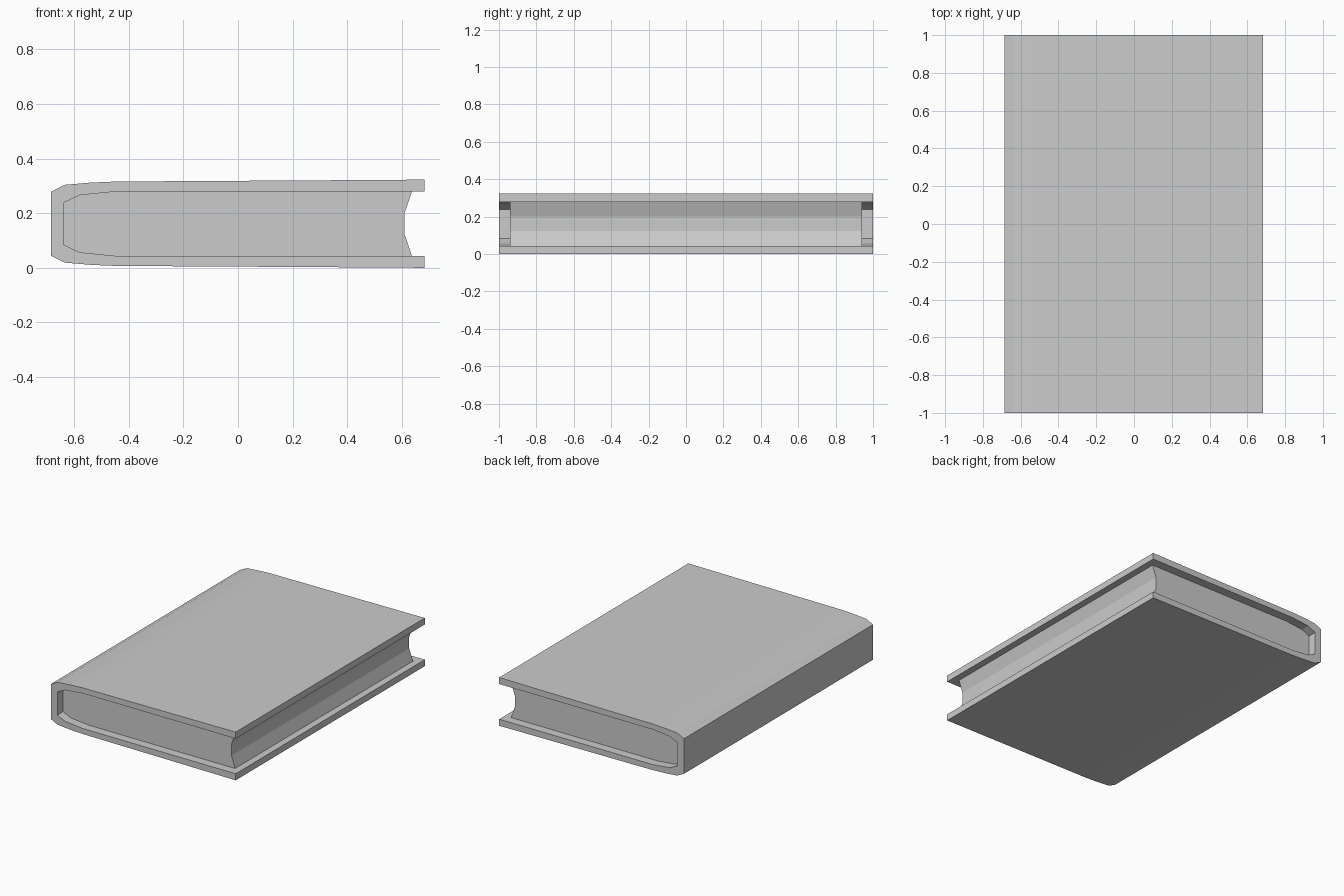
import bpy
import bmesh

MID = 0.1615  # height of the book's plane of symmetry

cube = bpy.data.objects.get("Cube")
if cube:
    bpy.data.objects.remove(cube, do_unlink=True)

grey = bpy.data.materials.new("plain grey")
grey.use_nodes = True
colour = (0.6, 0.6, 0.6, 1)
grey.diffuse_color = colour
grey.node_tree.nodes["Principled BSDF"].inputs["Base Color"].default_value = colour


def mirrored(half):
    """Follow the upper half of a profile, then return along its reflection."""
    return half + [(x, 2 * MID - z) for x, z in reversed(half)]


def extrude_profile(name, points, half_depth):
    """Extrude an x-z profile along y, centred on y = 0."""
    bm = bmesh.new()
    face = bm.faces.new([bm.verts.new((x, -half_depth, z)) for x, z in points])
    result = bmesh.ops.extrude_face_region(bm, geom=[face])
    moved = [v for v in result["geom"] if isinstance(v, bmesh.types.BMVert)]
    bmesh.ops.translate(bm, verts=moved, vec=(0, 2 * half_depth, 0))
    bmesh.ops.recalc_face_normals(bm, faces=bm.faces)
    mesh = bpy.data.meshes.new(name)
    bm.to_mesh(mesh)
    bm.free()
    mesh.materials.append(grey)
    obj = bpy.data.objects.new(name, mesh)
    bpy.context.collection.objects.link(obj)
    return obj


# Upper halves of the cover's outside and inside, running fore edge to spine
outside = [(0.683, 0.323), (0.23, 0.32), (-0.45, 0.316),
           (-0.54, 0.312), (-0.635, 0.304), (-0.685, 0.279)]
inside = [(-0.45, 0.279), (-0.58, 0.266), (-0.637, 0.239)]

# Cover: a wrapped shell, open at the fore edge and both ends
inner_loop = mirrored([(0.683, 0.279)] + inside)
extrude_profile("cover", mirrored(outside) + inner_loop[::-1], 1.0)

# Pages: a block set back from the ends, with a hollow fore edge
extrude_profile("pages", mirrored([(0.61, 0.2), (0.637, 0.279)] + inside), 0.94)
